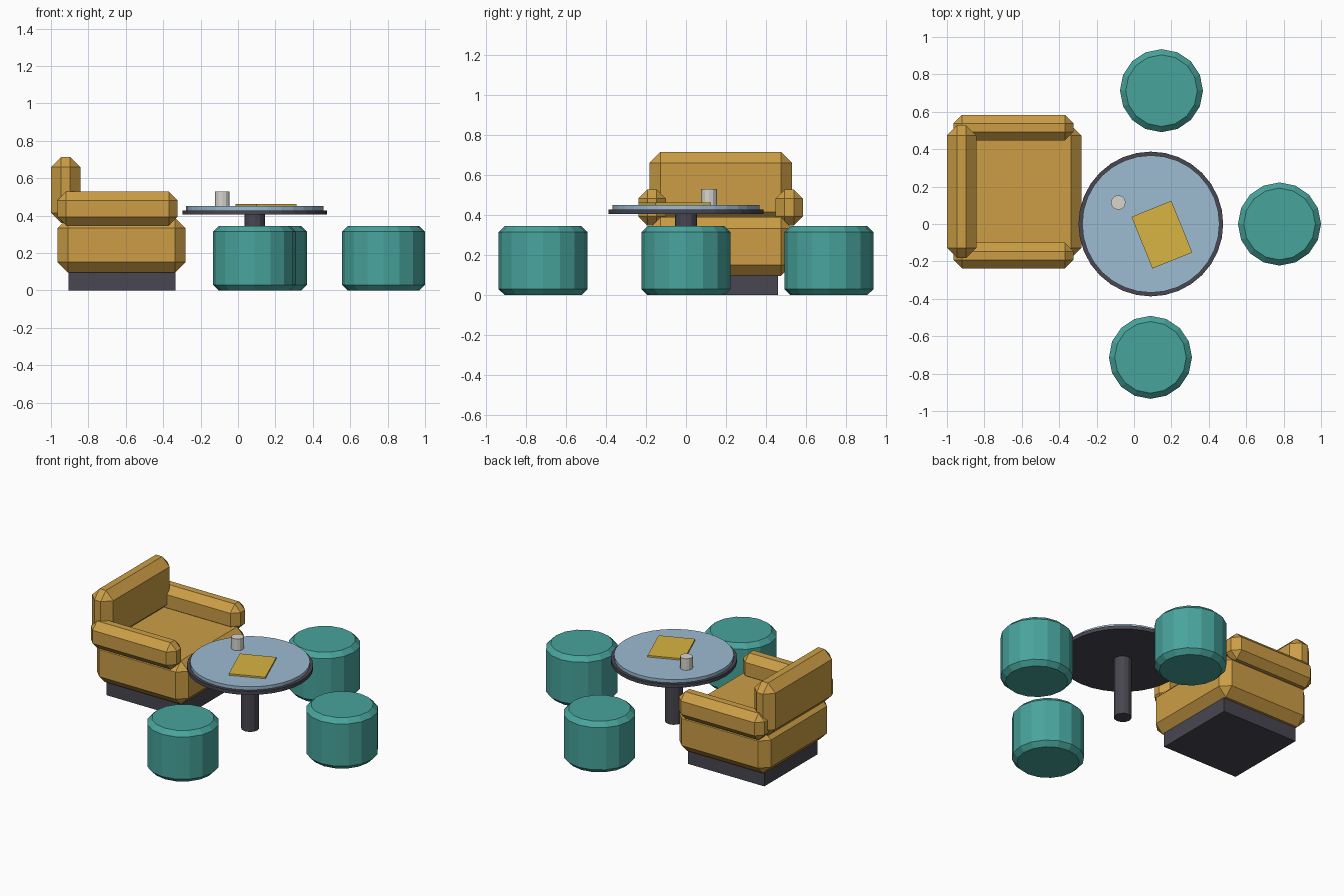
import bpy, bmesh, math

if "Cube" in bpy.data.objects:
    bpy.data.objects.remove(bpy.data.objects["Cube"])


def material(name, r, g, b):
    lin = [(c / 255 / 12.92) if c < 11 else ((c / 255 + 0.055) / 1.055) ** 2.4 for c in (r, g, b)]
    m = bpy.data.materials.new(name)
    m.diffuse_color = (*lin, 1)
    m.use_nodes = True
    m.node_tree.nodes["Principled BSDF"].inputs["Base Color"].default_value = m.diffuse_color
    return m


MUSTARD = material("mustard fabric", 204, 158, 70)
TEAL = material("teal fabric", 72, 164, 156)
DARK = material("dark metal", 72, 70, 80)
BLUE = material("pale blue top", 156, 187, 209)
YELLOW = material("yellow cover", 216, 181, 66)
CERAMIC = material("off white ceramic", 216, 213, 206)


def finish(name, bm, mat, loc, turn=0.0, chamfer=0.0):
    if chamfer:
        sharp = [e for e in bm.edges if e.calc_face_angle() > math.radians(40)]
        bmesh.ops.bevel(bm, geom=sharp, offset=chamfer, segments=1, affect='EDGES', profile=0.5)
    me = bpy.data.meshes.new(name)
    bm.to_mesh(me)
    bm.free()
    me.materials.append(mat)
    ob = bpy.data.objects.new(name, me)
    ob.location = loc
    ob.rotation_euler.z = math.radians(turn)
    bpy.context.collection.objects.link(ob)
    return ob


def box(name, x, y, z, mat, chamfer=0.0, turn=0.0):
    """Box from (min, max) ranges, with flat chamfered edges."""
    size = [b - a for a, b in (x, y, z)]
    mid = [(a + b) / 2 for a, b in (x, y, z)]
    bm = bmesh.new()
    bmesh.ops.create_cube(bm, size=1)
    bmesh.ops.scale(bm, vec=size, verts=bm.verts)
    return finish(name, bm, mat, mid, turn, chamfer)


def drum(name, cx, cy, z, r, sides, mat, chamfer=0.0):
    """Upright cylinder, with chamfered rims."""
    bm = bmesh.new()
    bmesh.ops.create_cone(bm, cap_ends=True, segments=sides, radius1=r, radius2=r, depth=z[1] - z[0])
    return finish(name, bm, mat, (cx, cy, (z[0] + z[1]) / 2), 0, chamfer)


# Armchair
CY = 0.173
box("chair_plinth", (-0.906, -0.335), (CY - 0.285, CY + 0.285), (0, 0.10), DARK)
box("chair_seat", (-0.965, -0.282), (CY - 0.356, CY + 0.356), (0.095, 0.39), MUSTARD, 0.056)
box("chair_back", (-1.0, -0.843), (CY - 0.356, CY + 0.356), (0.36, 0.715), MUSTARD, 0.055)
for side, s in (("left", -1), ("right", 1)):
    y = CY + s * 0.342
    box(side + "_armrest", (-0.965, -0.324), (y - 0.069, y + 0.069), (0.347, 0.528), MUSTARD, 0.046)

# Round stools
for i, (x, y) in enumerate([(0.778, 0), (0.147, 0.713), (0.088, -0.713)]):
    drum(f"stool_{i + 1}", x, y, (0, 0.345), 0.222, 16, TEAL, 0.03)

# Pedestal table
drum("table_pedestal", 0.09, 0, (0, 0.41), 0.055, 12, DARK)
drum("table_rim", 0.09, 0, (0.405, 0.429), 0.387, 32, DARK)
drum("table_top", 0.09, 0, (0.425, 0.451), 0.367, 32, BLUE)

# Things on the table
drum("cup", -0.084, 0.115, (0.45, 0.529), 0.039, 12, CERAMIC)
box("book", (0.034, 0.264), (-0.206, 0.092), (0.45, 0.462), YELLOW, 0, 22)
